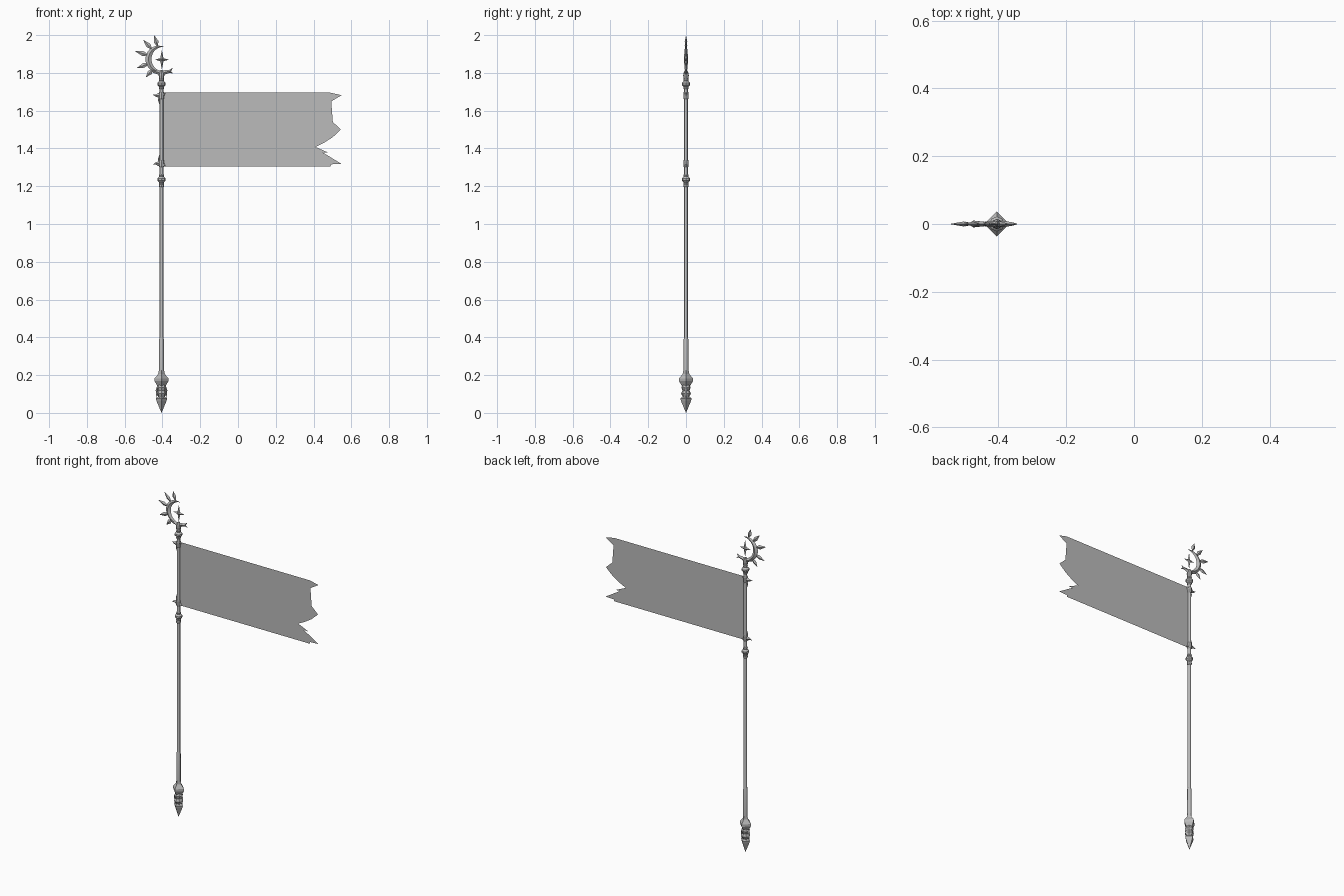
import bpy, bmesh, math
from mathutils import Vector

cube = bpy.data.objects.get("Cube")
if cube:
    bpy.data.objects.remove(cube)

POLE_X = -0.405
FLAG_MID = 1.5

grey = bpy.data.materials.new("plain grey")
grey.use_nodes = True
COLOUR = (0.5, 0.5, 0.5, 1)
grey.diffuse_color = COLOUR
grey.node_tree.nodes["Principled BSDF"].inputs["Base Color"].default_value = COLOUR


def finish(name, bm, smooth=False):
    bmesh.ops.recalc_face_normals(bm, faces=bm.faces)
    mesh = bpy.data.meshes.new(name)
    bm.to_mesh(mesh)
    bm.free()
    mesh.materials.append(grey)
    obj = bpy.data.objects.new(name, mesh)
    bpy.context.collection.objects.link(obj)
    if smooth:
        bpy.ops.object.select_all(action="DESELECT")
        obj.select_set(True)
        bpy.context.view_layer.objects.active = obj
        bpy.ops.object.shade_smooth_by_angle(angle=math.radians(50))
    return obj


def skin(bm, rings):
    """Join rings of points into a closed tube."""
    rings = [[bm.verts.new(p) for p in ring] for ring in rings]
    n = len(rings[0])
    for a, b in zip(rings, rings[1:]):
        for i in range(n):
            j = (i + 1) % n
            bm.faces.new((a[i], a[j], b[j], b[i]))
    bm.faces.new(rings[0])
    bm.faces.new(rings[-1])
    bmesh.ops.remove_doubles(bm, verts=bm.verts, dist=0.00005)


def turned(name, profile, sides, smooth=False):
    """Turn (radius, height) pairs around the pole axis."""
    bm = bmesh.new()
    turn = math.tau / sides
    skin(bm, [[(POLE_X + max(r, 0.0002) * math.cos(turn * i),
                max(r, 0.0002) * math.sin(turn * i), z) for i in range(sides)]
              for r, z in profile])
    return finish(name, bm, smooth)


def blade(name, path, widths, depth):
    """Ridged ornament: a diamond section swept along a path in the flag plane."""
    bm = bmesh.new()
    pts = [Vector((x, 0, z)) for x, z in path]
    widest = max(widths)
    rings = []
    for i, (p, w) in enumerate(zip(pts, widths)):
        along = (pts[min(i + 1, len(pts) - 1)] - pts[max(i - 1, 0)]).normalized()
        side = Vector((-along.z, 0, along.x)) * max(w, 0.0002)
        ridge = Vector((0, depth * max(w / widest, 0.01), 0))
        rings.append([p + side, p + ridge, p - side, p - ridge])
    skin(bm, rings)
    return finish(name, bm)


# Pole, slightly thicker near the foot
turned("pole", [(0.013, 0.2), (0.0125, 0.39), (0.01, 0.4), (0.01, 1.8)], 8, True)

# Foot: faceted bulb, ribbed grip and spike
turned("foot_bulb", [(0.014, 0.225), (0.018, 0.205), (0.037, 0.182),
                     (0.037, 0.168), (0.02, 0.14), (0.016, 0.12)], 4)
turned("foot_grip", [(0.018, 0.15), (0.025, 0.135), (0.019, 0.118),
                     (0.026, 0.102), (0.017, 0.086), (0.017, 0.07)], 8)
turned("foot_spike", [(0.014, 0.09), (0.03, 0.076), (0.026, 0.062), (0, 0)], 4)
for k, turn in enumerate((-1, 1)):
    x = POLE_X + turn * 0.025
    blade(f"foot_fin_{k + 1}", [(x - turn * 0.01, 0.165), (x, 0.12), (x, 0.07)],
          [0, 0.006, 0], 0.008)

# Collars around the pole
def collar(name, z, r):
    turned(name, [(0.011, z - 0.028), (0.014, z - 0.02), (0.012, z - 0.014),
                  (r, z - 0.005), (r, z + 0.006), (0.012, z + 0.016),
                  (0.014, z + 0.022), (0.011, z + 0.03)], 8)

collar("upper_collar", 1.74, 0.022)
collar("lower_collar", 1.235, 0.021)
turned("lower_ring", [(0.011, 1.195), (0.014, 1.2), (0.014, 1.207), (0.011, 1.212)], 8)
turned("head_socket", [(0.011, 1.76), (0.015, 1.785), (0.013, 1.8), (0.006, 1.815)], 8)

# Hooks that hold the flag, mirrored about its middle
for name, s in (("upper", 1), ("lower", -1)):
    z = FLAG_MID + s * 0.18
    turned(f"{name}_flag_ring", [(0.011, z - 0.02), (0.014, z - 0.012),
                                 (0.014, z + 0.012), (0.011, z + 0.02)], 8)
    blade(f"{name}_hook", [(POLE_X + 0.012, z + s * 0.012), (POLE_X - 0.015, z),
                           (POLE_X - 0.03, z), (POLE_X - 0.047, z + s * 0.006)],
          [0.012, 0.013, 0.006, 0], 0.01)
    blade(f"{name}_flag_clip", [(POLE_X + 0.005, z - s * 0.01),
                                (POLE_X + 0.012, z + s * 0.008),
                                (POLE_X + 0.024, z + s * 0.017)],
          [0.006, 0.006, 0], 0.008)
    blade(f"{name}_thorn", [(POLE_X - 0.01, z - s * 0.008),
                            (POLE_X - 0.014, z - s * 0.025),
                            (POLE_X - 0.01, z - s * 0.05)], [0.006, 0.005, 0], 0.006)

# Flag: one flat sheet, hollow at the pole and torn at the free end
half_tear = [(0.49, 0.195), (0.492, 0.184), (0.548, 0.182), (0.50, 0.15),
             (0.45, 0.122), (0.478, 0.122), (0.41, 0.092),
             (0.455, 0.07), (0.502, 0.04)]
tear = half_tear + [(0.545, 0)] + [(x, -z) for x, z in reversed(half_tear)]
tear = [p for p in tear if abs(p[0] - 0.50) > 0.001]
hollow = []
for i in range(17):
    a = math.radians(-72 + 9 * i)
    hollow.append((-0.395 + 0.095 * (math.cos(a) - math.cos(math.radians(72)))
                   / (1 - math.cos(math.radians(72))),
                   0.195 * math.sin(a) / math.sin(math.radians(72))))
bm = bmesh.new()
sheet = bm.faces.new([bm.verts.new((x, 0, FLAG_MID + z)) for x, z in tear + hollow])
bmesh.ops.triangulate(bm, faces=[sheet])
finish("flag", bm)

# Head: crescent with rays around its outer side
CX, CZ = -0.407, 1.873

def polar(angle, r):
    a = math.radians(angle)
    return CX + r * math.cos(a), CZ + r * math.sin(a)

steps = 20
blade("crescent", [polar(78 + 207 * i / steps, 0.067) for i in range(steps + 1)],
      [0.016 * math.sin(math.pi * i / steps) for i in range(steps + 1)], 0.01)
for k, (angle, tip) in enumerate([(106, 0.131), (133, 0.14), (163, 0.144),
                                  (200, 0.136), (230, 0.125)]):
    length = tip - 0.072
    blade(f"ray_{k + 1}", [polar(angle, 0.072), polar(angle, 0.072 + length * 0.4),
                           polar(angle, tip)], [0.003, 0.013, 0], 0.007)

# Cradle prongs under the crescent
for name, s in (("left", 1), ("right", -1)):
    blade(f"{name}_prong", [(POLE_X, 1.795), (POLE_X + s * 0.022, 1.805),
                            (POLE_X + s * 0.042, 1.808), (POLE_X + s * 0.06, 1.826)],
          [0.012, 0.011, 0.008, 0], 0.009)
blade("prong_barb", [(POLE_X + 0.035, 1.808), (POLE_X + 0.05, 1.803),
                     (POLE_X + 0.062, 1.795)], [0.005, 0.004, 0], 0.005)

# Four-pointed star inside the crescent
bm = bmesh.new()
rim = []
for i in range(8):
    a = math.radians(45 * i)
    r = 0.012 if i % 2 else (0.036 if i % 4 == 0 else 0.052)
    rim.append(bm.verts.new((-0.403 + r * math.cos(a), 0, 1.87 + r * math.sin(a))))
for y in (-0.01, 0.01):
    peak = bm.verts.new((-0.403, y, 1.87))
    for i in range(8):
        bm.faces.new((rim[i], rim[(i + 1) % 8], peak))
finish("star", bm)
